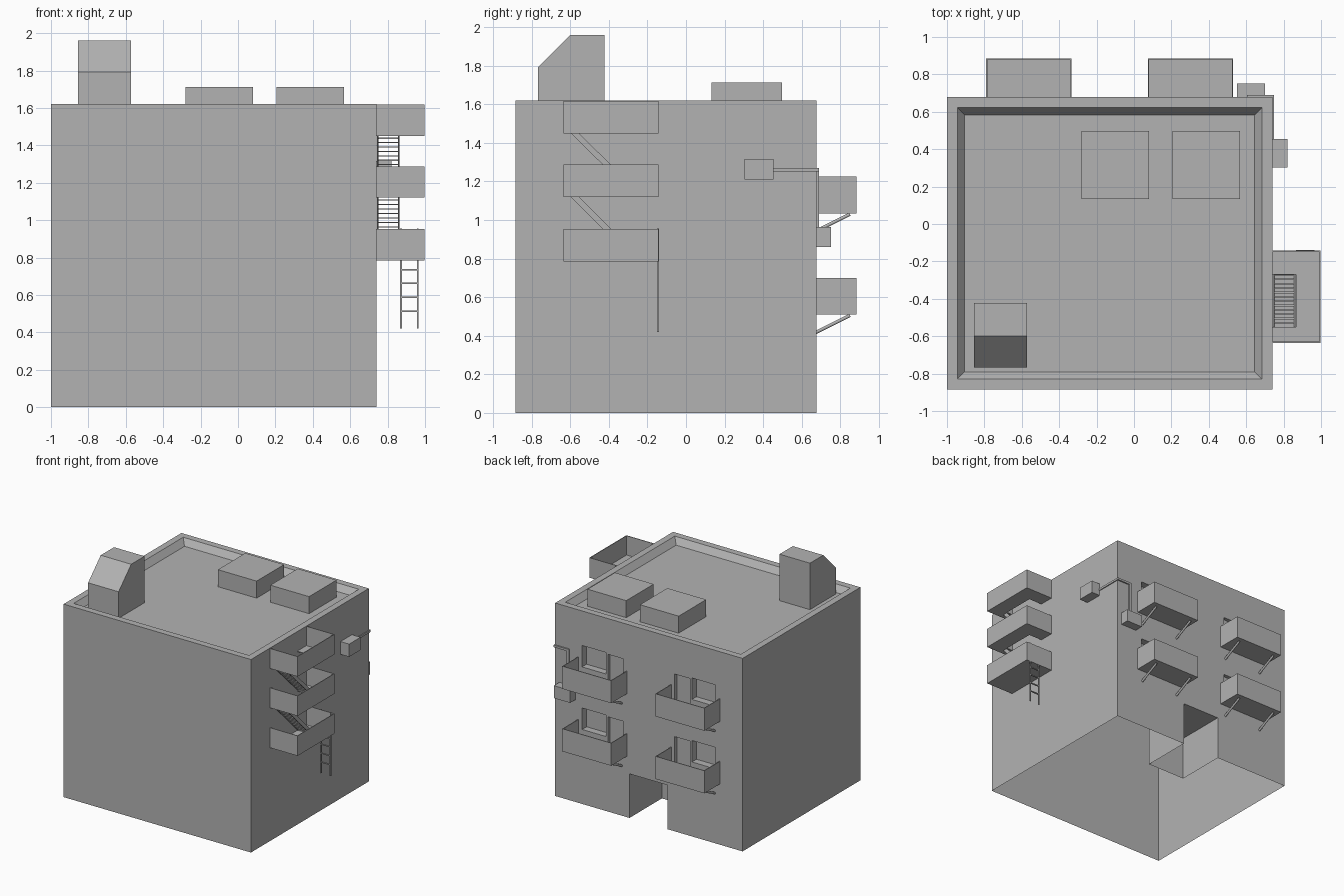
import bpy, bmesh
from mathutils import Vector

cube = bpy.data.objects.get("Cube")
if cube:
    bpy.data.objects.remove(cube, do_unlink=True)

grey = bpy.data.materials.new("plain_grey")
grey.use_nodes = True
COLOUR = (0.45, 0.45, 0.45, 1)
grey.diffuse_color = COLOUR
grey.node_tree.nodes["Principled BSDF"].inputs["Base Color"].default_value = COLOUR

# Main wall planes and building centre
LEFT, RIGHT, FRONT, BACK, TOP, ROOF = -1.0, 0.74, -0.885, 0.678, 1.62, 1.57
MID = (LEFT + RIGHT) / 2
T = 0.006


def finish(name, bm):
    bmesh.ops.recalc_face_normals(bm, faces=bm.faces)
    mesh = bpy.data.meshes.new(name)
    bm.to_mesh(mesh)
    bm.free()
    mesh.materials.append(grey)
    ob = bpy.data.objects.new(name, mesh)
    bpy.context.collection.objects.link(ob)
    return ob


def add_box(bm, x, y, z):
    verts = bmesh.ops.create_cube(bm, size=1)["verts"]
    for v in verts:
        v.co = Vector([(r[0] + r[1]) / 2 + c * (r[1] - r[0]) for r, c in zip((x, y, z), v.co)])


def boxes(name, parts):
    bm = bmesh.new()
    for part in parts:
        add_box(bm, *part)
    return finish(name, bm)


def add_prism(bm, profile, x0, x1):
    """Extrude a (y, z) outline along x."""
    face = bm.faces.new([bm.verts.new((x0, y, z)) for y, z in profile])
    new = bmesh.ops.extrude_face_region(bm, geom=[face])["geom"]
    moved = [g for g in new if isinstance(g, bmesh.types.BMVert)]
    bmesh.ops.translate(bm, verts=moved, vec=(x1 - x0, 0, 0))


def rod(name, points, radius):
    curve = bpy.data.curves.new(name, "CURVE")
    curve.dimensions = "3D"
    curve.bevel_depth = radius
    curve.bevel_resolution = 1
    curve.use_fill_caps = True
    spline = curve.splines.new("POLY")
    spline.points.add(len(points) - 1)
    for p, co in zip(spline.points, points):
        p.co = (*co, 1)
    curve.materials.append(grey)
    ob = bpy.data.objects.new(name, curve)
    bpy.context.collection.objects.link(ob)


def flip(x):
    """Mirror an x range about the middle of the back wall."""
    return (2 * MID - x[1], 2 * MID - x[0])


# Building shell with a bevelled parapet
bm = bmesh.new()
rings = []
for inset, z in ((0, 0), (0, TOP), (0.055, TOP), (0.095, ROOF)):
    x0, x1, y0, y1 = LEFT + inset, RIGHT - inset, FRONT + inset, BACK - inset
    rings.append([bm.verts.new((x, y, z)) for x, y in ((x0, y0), (x1, y0), (x1, y1), (x0, y1))])
for a, b in zip(rings, rings[1:]):
    for i in range(4):
        j = (i + 1) % 4
        bm.faces.new((a[i], a[j], b[j], b[i]))
bm.faces.new(rings[0])
bm.faces.new(rings[-1])
body = finish("building", bm)

# Entrance alcove, windows and balcony doors cut into the back
FLOORS = (0.51, 1.035)
cuts = [((-0.305, 0.05), (BACK - 0.43, 1), (-0.1, 0.37))]
for floor in FLOORS:
    window, door = (0.27, 0.49), (0.11, 0.25)
    for wx, dx in ((window, door), (flip(window), flip(door))):
        cuts.append((wx, (BACK - 0.06, 1), (floor + 0.115, floor + 0.295)))
        cuts.append((dx, (BACK - 0.03, 1), (floor + 0.01, floor + 0.285)))
cutter = boxes("opening_cutter", cuts)
cutter.hide_render = True
mod = body.modifiers.new("openings", "BOOLEAN")
mod.operation, mod.solver, mod.object = "DIFFERENCE", "EXACT", cutter
bpy.context.view_layer.update()
mesh = bpy.data.meshes.new_from_object(body.evaluated_get(bpy.context.evaluated_depsgraph_get()))
body.modifiers.clear()
body.data = mesh
bpy.data.objects.remove(cutter, do_unlink=True)

# The shell is open underneath
bm = bmesh.new()
bm.from_mesh(mesh)
under = [f for f in bm.faces if f.calc_center_median().z < 0.001]
bmesh.ops.delete(bm, geom=under, context="FACES_ONLY")
bm.to_mesh(mesh)
bm.free()

# Back balconies with diagonal braces
for floor in FLOORS:
    for side, x in (("left", (0.075, 0.53)), ("right", flip((0.075, 0.53)))):
        y, z = (BACK, 0.885), (floor, floor + 0.19)
        boxes(f"{side}_balcony", [
            (x, y, (floor, floor + T)),
            (x, (y[1] - T, y[1]), z),
            ((x[0], x[0] + T), y, z),
            ((x[1] - T, x[1]), y, z)])
        for bx in (x[0] + 0.05, x[1] - 0.05):
            rod(f"{side}_balcony_brace", [(bx, BACK - 0.01, floor - 0.095), (bx, 0.85, floor - 0.005)], 0.01)

# Fire escape platforms; the upper two have a stair opening
LEVELS = (0.785, 1.12, 1.45)
px, py = (RIGHT, 0.998), (-0.635, -0.143)
for floor in LEVELS:
    z, base = (floor, floor + 0.168), (floor, floor + T)
    parts = [
        ((px[1] - T, px[1]), py, z),
        (px, (py[0], py[0] + T), z),
        (px, (py[1] - T, py[1]), z)]
    if floor == LEVELS[0]:
        parts.append((px, py, base))
    else:
        parts += [((0.865, px[1]), py, base),
                  ((px[0], 0.865), (py[0], -0.55), base),
                  ((px[0], 0.865), (-0.27, py[1]), base)]
    boxes("fire_escape_platform", parts)

# Fire escape stairs
STEPS = 14
for low, high in zip(LEVELS, LEVELS[1:]):
    bm = bmesh.new()
    outline = [(-0.262, low), (-0.22, low), (-0.555, high), (-0.597, high)]
    for x in (RIGHT + 0.002, 0.855):
        add_prism(bm, outline, x, x + 0.008)
    for i in range(STEPS):
        t = (i + 0.5) / STEPS
        y, z = -0.25 - 0.325 * t, low + (high - low) * t
        add_box(bm, (RIGHT + 0.005, 0.86), (y - 0.01, y + 0.01), (z - 0.003, z + 0.003))
    finish("fire_escape_stairs", bm)

# Drop ladder
ly = (-0.15, -0.14)
parts = [((x, x + 0.01), ly, (0.42, 0.955)) for x in (0.866, 0.956)]
parts += [((0.87, 0.96), ly, (z, z + 0.008)) for z in (0.51, 0.585, 0.66, 0.73)]
boxes("drop_ladder", parts)

# Wall units and the pipe that joins them
boxes("side_wall_unit", [((RIGHT, 0.82), (0.303, 0.455), (1.21, 1.317))])
boxes("back_wall_unit", [((0.55, 0.70), (BACK, 0.752), (0.86, 0.965))])
boxes("wall_pipe", [
    ((RIGHT - 0.01, RIGHT + 0.008), (0.45, BACK + 0.012), (1.252, 1.27)),
    ((0.605, RIGHT + 0.008), (BACK - 0.01, BACK + 0.012), (1.252, 1.27)),
    ((0.605, 0.625), (BACK - 0.01, BACK + 0.012), (0.96, 1.27))])

# Roof units and stair house
for name, x in (("right_roof_unit", (-0.28, 0.08)), ("left_roof_unit", (0.207, 0.567))):
    boxes(name, [(x, (0.133, 0.497), (ROOF - 0.005, 1.713))])
bm = bmesh.new()
add_prism(bm, [(-0.767, ROOF - 0.005), (-0.767, 1.793), (-0.6, 1.96), (-0.423, 1.96), (-0.423, ROOF - 0.005)], -0.855, -0.572)
finish("roof_stair_house", bm)
